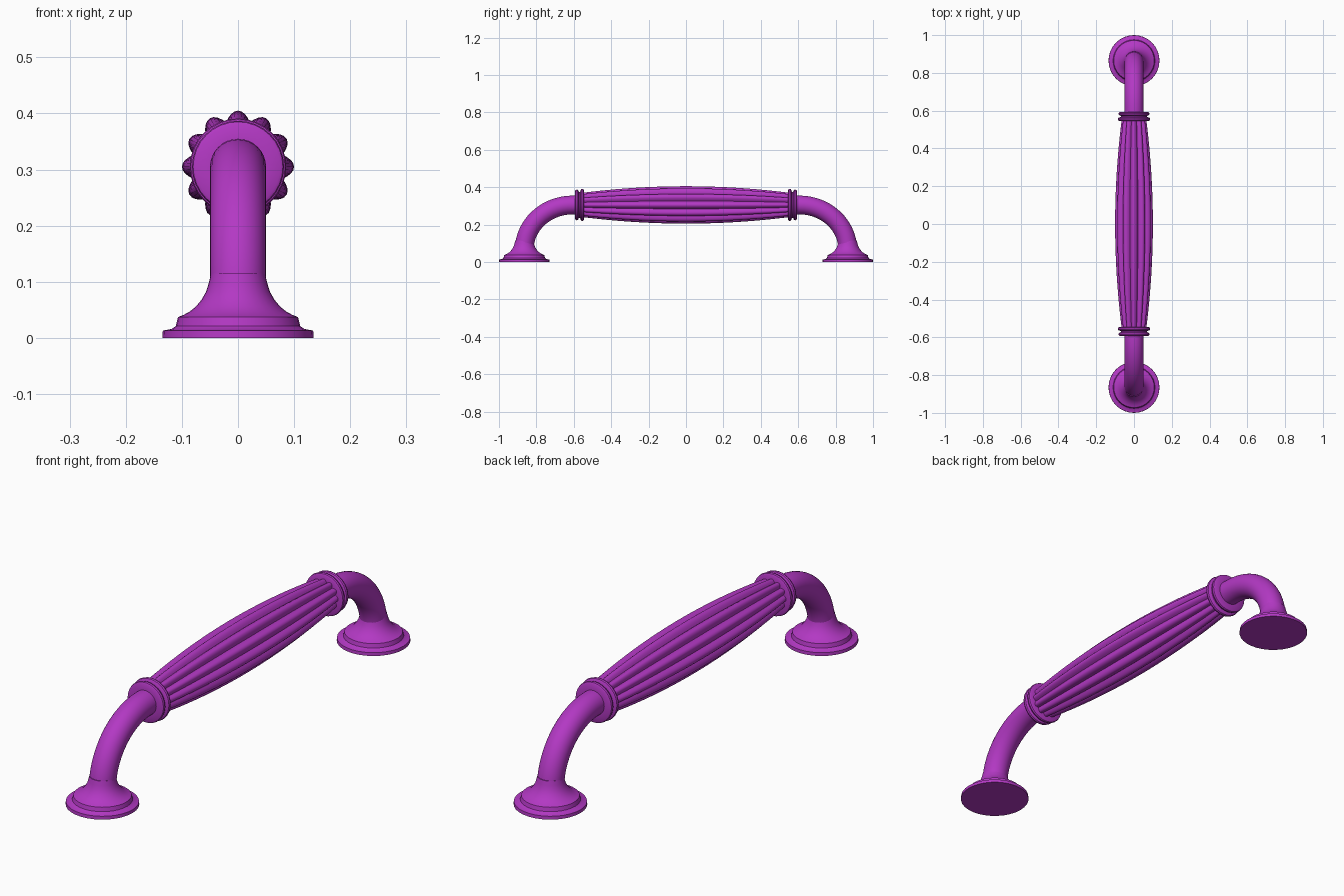
import bpy, bmesh, math
from mathutils import Vector

if "Cube" in bpy.data.objects:
    bpy.data.objects.remove(bpy.data.objects["Cube"])

AXIS_Z = 0.305
mat = bpy.data.materials.new("purple")
mat.diffuse_color = (0.45, 0.04, 0.55, 1)
mat.use_nodes = True
mat.node_tree.nodes["Principled BSDF"].inputs["Base Color"].default_value = mat.diffuse_color


def skin(name, rings, angle=35):
    """Bridge a list of closed rings, cap both ends and shade smooth."""
    bm = bmesh.new()
    loops = [[bm.verts.new(p) for p in ring] for ring in rings]
    n = len(loops[0])
    for a, b in zip(loops, loops[1:]):
        for i in range(n):
            j = (i + 1) % n
            bm.faces.new((a[i], a[j], b[j], b[i]))
    bm.faces.new(loops[0])
    bm.faces.new(loops[-1])
    bmesh.ops.recalc_face_normals(bm, faces=bm.faces)
    mesh = bpy.data.meshes.new(name)
    bm.to_mesh(mesh)
    bm.free()
    mesh.materials.append(mat)
    ob = bpy.data.objects.new(name, mesh)
    bpy.context.collection.objects.link(ob)
    bpy.ops.object.select_all(action='DESELECT')
    ob.select_set(True)
    bpy.context.view_layer.objects.active = ob
    bpy.ops.object.shade_smooth_by_angle(angle=math.radians(angle))
    return ob


def ring(center, u, v, radius, n=32):
    """Circle in the u-v plane; radius is a number or a function of angle."""
    pts = []
    for i in range(n):
        t = 2 * math.pi * i / n
        r = radius(t) if callable(radius) else radius
        pts.append(center + u * r * math.cos(t) + v * r * math.sin(t))
    return pts


X, Y, Z = Vector((1, 0, 0)), Vector((0, 1, 0)), Vector((0, 0, 1))

# fluted barrel grip with 12 rounded ribs
grip = []
for k in range(25):
    y = -0.56 + 1.12 * k / 24
    big = 0.1 - 0.036 * (y / 0.56) ** 2
    flute = lambda t, R=big: R * (0.82 + 0.18 * abs(math.cos(6 * t)))
    grip.append(ring(Vector((0, y, AXIS_Z)), X, Z, flute, 96))
skin("fluted_grip", grip, 40)

# (distance along y, radius) of the double-ring collar
collar = [(0.546, 0.05), (0.546, 0.078), (0.549, 0.084), (0.555, 0.086),
          (0.561, 0.084), (0.564, 0.078), (0.566, 0.070), (0.573, 0.070),
          (0.575, 0.075), (0.578, 0.080), (0.584, 0.082), (0.590, 0.080),
          (0.593, 0.075), (0.593, 0.045)]
# (height, radius) of the flared foot
foot = [(0, 0.135), (0.013, 0.134), (0.016, 0.118), (0.021, 0.111),
        (0.037, 0.107), (0.041, 0.097), (0.047, 0.086), (0.056, 0.075),
        (0.068, 0.065), (0.082, 0.057), (0.098, 0.052), (0.115, 0.048)]

for s, side in ((-1, "front"), (1, "back")):
    skin(side + "_collar",
         [ring(Vector((0, s * y, AXIS_Z)), X, Z, r) for y, r in collar])
    skin(side + "_foot",
         [ring(Vector((0, s * 0.865, z)), X, Y, r) for z, r in foot])

    # curved arm: short straight, quarter ellipse, then down into the foot
    path = [(0.555, AXIS_Z, 0.0)]
    for k in range(15):
        a = math.pi / 2 * k / 14
        y, z = 0.605 + 0.26 * math.sin(a), 0.065 + 0.24 * math.cos(a)
        slope = math.atan2(0.24 * math.sin(a), 0.26 * math.cos(a))
        path.append((y, z, slope))
    path.append((0.865, 0.03, math.pi / 2))
    skin(side + "_arm",
         [ring(Vector((0, s * y, z)), X,
               Vector((0, s * math.sin(a), math.cos(a))), 0.05)
          for y, z, a in path])
